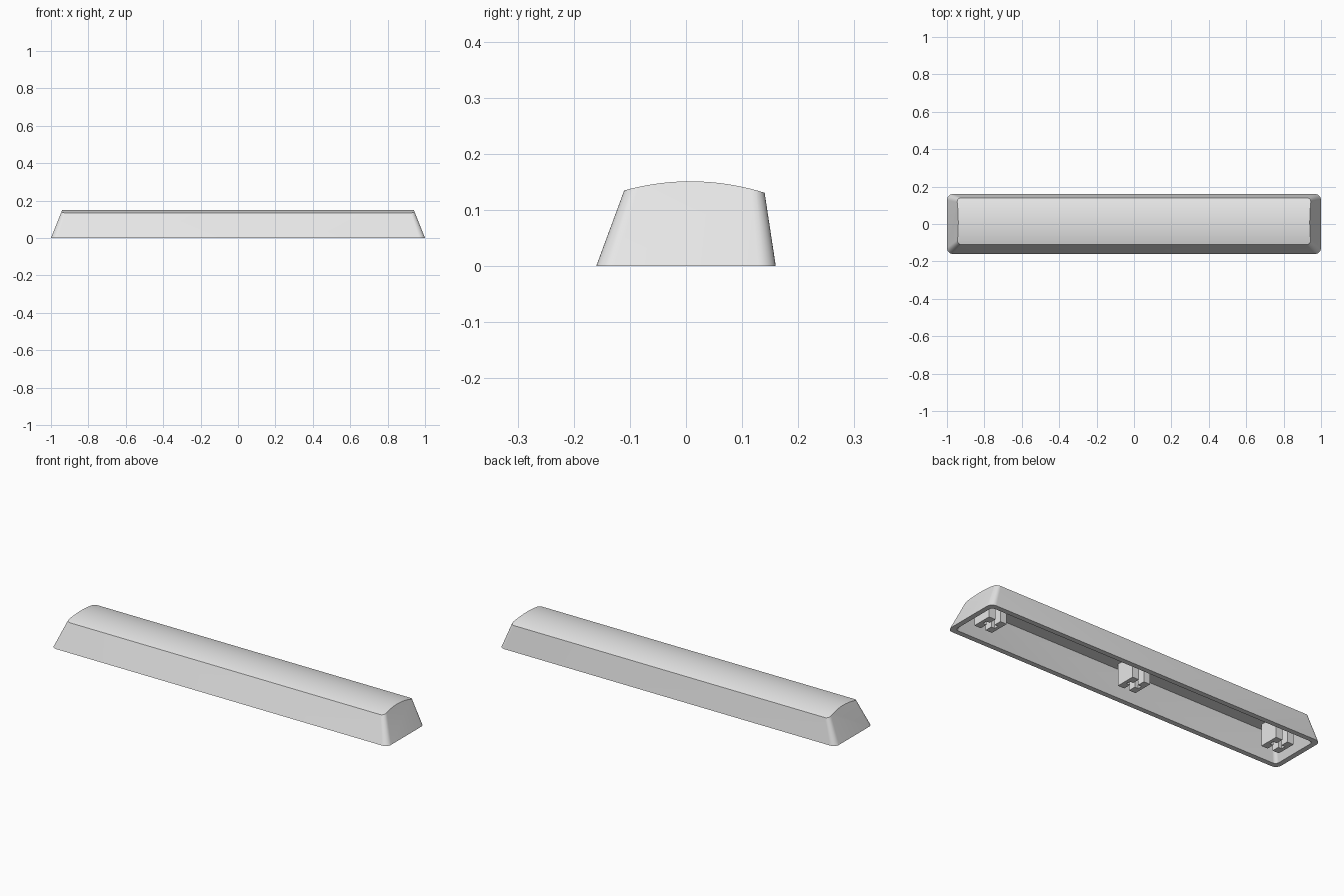
import bpy, bmesh, math

if "Cube" in bpy.data.objects:
    bpy.data.objects.remove(bpy.data.objects["Cube"])

plastic = bpy.data.materials.new("light grey plastic")
plastic.diffuse_color = (0.8, 0.8, 0.8, 1)
plastic.use_nodes = True
plastic.node_tree.nodes["Principled BSDF"].inputs["Base Color"].default_value = plastic.diffuse_color


def make_object(name, bm):
    bmesh.ops.recalc_face_normals(bm, faces=bm.faces)
    mesh = bpy.data.meshes.new(name)
    bm.to_mesh(mesh)
    bm.free()
    mesh.materials.append(plastic)
    obj = bpy.data.objects.new(name, mesh)
    bpy.context.collection.objects.link(obj)
    return obj


def rounded_rect(x, front, back, radius, steps=8):
    """Outline of a rectangle with rounded corners, centred on x = 0."""
    corners = [(x, back), (-x, back), (-x, front), (x, front)]
    signs = [(1, 1), (-1, 1), (-1, -1), (1, -1)]
    points = []
    for i, ((cx, cy), (sx, sy)) in enumerate(zip(corners, signs)):
        for k in range(steps + 1):
            a = math.pi / 2 * (i + k / steps)
            points.append((cx - sx * radius + radius * math.cos(a),
                           cy - sy * radius + radius * math.sin(a)))
    return points


def loft(name, bottom, top, z0, z1):
    """Closed solid between two outlines with equal point counts."""
    bm = bmesh.new()
    low = [bm.verts.new((x, y, z0)) for x, y in bottom]
    high = [bm.verts.new((x, y, z1)) for x, y in top]
    bm.faces.new(low[::-1])
    bm.faces.new(high)
    n = len(low)
    for i in range(n):
        j = (i + 1) % n
        bm.faces.new((low[i], low[j], high[j], high[i]))
    return make_object(name, bm)


def section(z, wall, radius):
    """Tapered body outline at height z, set in by the wall thickness."""
    return rounded_rect(1.0 - 0.4 * z - wall, -0.16 + 0.37 * z + wall,
                        0.16 - 0.152 * z - wall, radius)


def cut(target, cutter, operation):
    mod = target.modifiers.new(operation.title(), 'BOOLEAN')
    mod.operation = operation
    mod.solver = 'EXACT'
    mod.object = cutter
    bpy.context.view_layer.objects.active = target
    bpy.ops.object.modifier_apply(modifier=mod.name)
    bpy.data.objects.remove(cutter)


# Tapered outer body
body = loft("key_body", section(0, 0, 0.032), section(0.18, 0, 0.02), 0, 0.18)

# Domed top: trim the body with a long cylindrical profile
R, APEX_Y, APEX_Z = 0.44, 0.008, 0.151
profile = [(-0.3, -0.1)]
for k in range(33):
    y = -0.25 + 0.5 * k / 32
    profile.append((y, APEX_Z - R + math.sqrt(R * R - (y - APEX_Y) ** 2)))
profile.append((0.3, -0.1))
bm = bmesh.new()
cap = bm.faces.new([bm.verts.new((-1.2, y, z)) for y, z in profile])
res = bmesh.ops.extrude_face_region(bm, geom=[cap])
bmesh.ops.translate(bm, vec=(2.4, 0, 0),
                    verts=[v for v in res["geom"] if isinstance(v, bmesh.types.BMVert)])
cut(body, make_object("dome_cutter", bm), 'INTERSECT')

# Hollow underside with a flat ceiling
CEILING = 0.12
cavity = loft("cavity_cutter", section(-0.02, 0.027, 0.02),
              section(CEILING, 0.027, 0.015), -0.02, CEILING)
cut(body, cavity, 'DIFFERENCE')

bpy.ops.object.select_all(action='DESELECT')
body.select_set(True)
bpy.context.view_layer.objects.active = body
bpy.ops.object.shade_smooth_by_angle(angle=math.radians(25))

# Mounting stems: two mirrored C-shaped halves leave a cross-shaped socket
half = [(0.015, -0.053), (0.053, -0.053), (0.053, 0.053), (0.015, 0.053),
        (0.015, 0.012), (0.035, 0.012), (0.035, -0.012), (0.015, -0.012)]
for place, cx in (("left", -0.87), ("middle", 0), ("right", 0.87)):
    for side, s in (("a", -1), ("b", 1)):
        outline = [(cx + s * x, y) for x, y in half][::s]
        loft(f"{place}_stem_{side}", outline, outline, 0.005, CEILING + 0.003)
